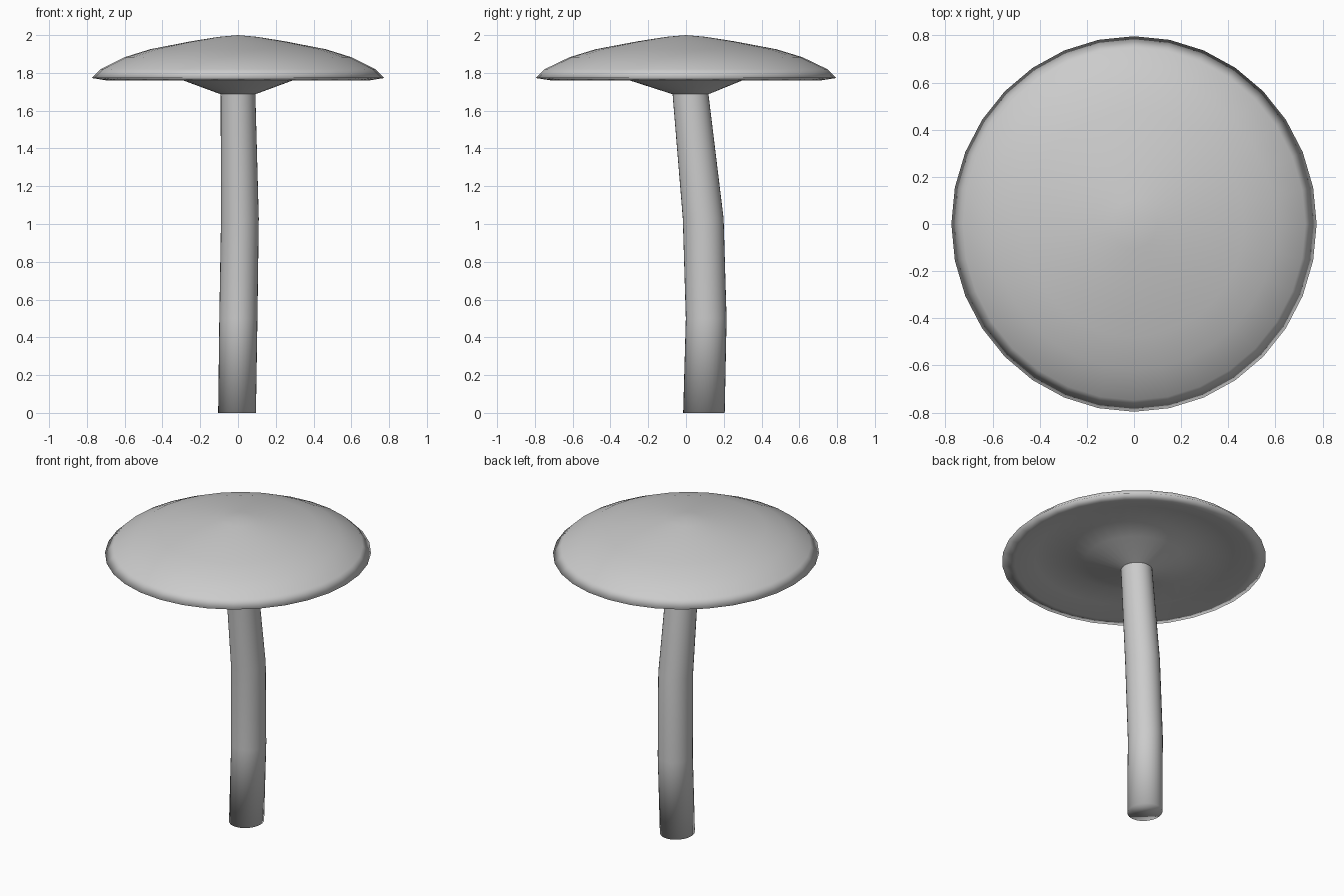
import bpy, bmesh
from math import sin, cos, tau

if "Cube" in bpy.data.objects:
    bpy.data.objects.remove(bpy.data.objects["Cube"])

SIDES = 32


def loft(name, rings, close_start=False):
    """Skin elliptical rings (cx, cy, rx, ry, z); zero radius makes a pole."""
    bm = bmesh.new()
    loops = []
    for cx, cy, rx, ry, z in rings:
        n = SIDES if rx > 0 else 1
        loops.append([bm.verts.new((cx + rx * cos(tau * i / SIDES),
                                    cy + ry * sin(tau * i / SIDES), z))
                      for i in range(n)])
    for a, b in zip(loops, loops[1:]):
        for i in range(SIDES):
            j = (i + 1) % SIDES
            if len(b) == 1:
                bm.faces.new((a[i], a[j], b[0]))
            else:
                bm.faces.new((a[i], a[j], b[j], b[i]))
    if close_start:
        bm.faces.new(loops[0][::-1])
    for f in bm.faces:
        f.smooth = True
    mesh = bpy.data.meshes.new(name)
    bm.to_mesh(mesh)
    bm.free()
    obj = bpy.data.objects.new(name, mesh)
    bpy.context.collection.objects.link(obj)
    return obj


# Gently bent stem
loft("stem", [
    (-0.005, 0.095, 0.100, 0.110, 0.0),
    (0.002, 0.107, 0.101, 0.108, 0.5),
    (0.010, 0.091, 0.100, 0.108, 1.03),
    (0.000, 0.024, 0.092, 0.095, 1.687),
], close_start=True)

# Cap: gill cone, hollow underside, rim, then domed top
cap_profile = [(0.29, 1.76), (0.40, 1.797), (0.58, 1.797), (0.70, 1.761),
               (0.775, 1.773), (0.727, 1.82), (0.60, 1.883),
               (0.466, 1.925), (0.25, 1.967), (0.10, 1.991), (0, 2.0)]
loft("cap", [(0.0, 0.024, 0.092, 0.095, 1.687)]
     + [(0, 0, r, r * 1.028, z) for r, z in cap_profile])
